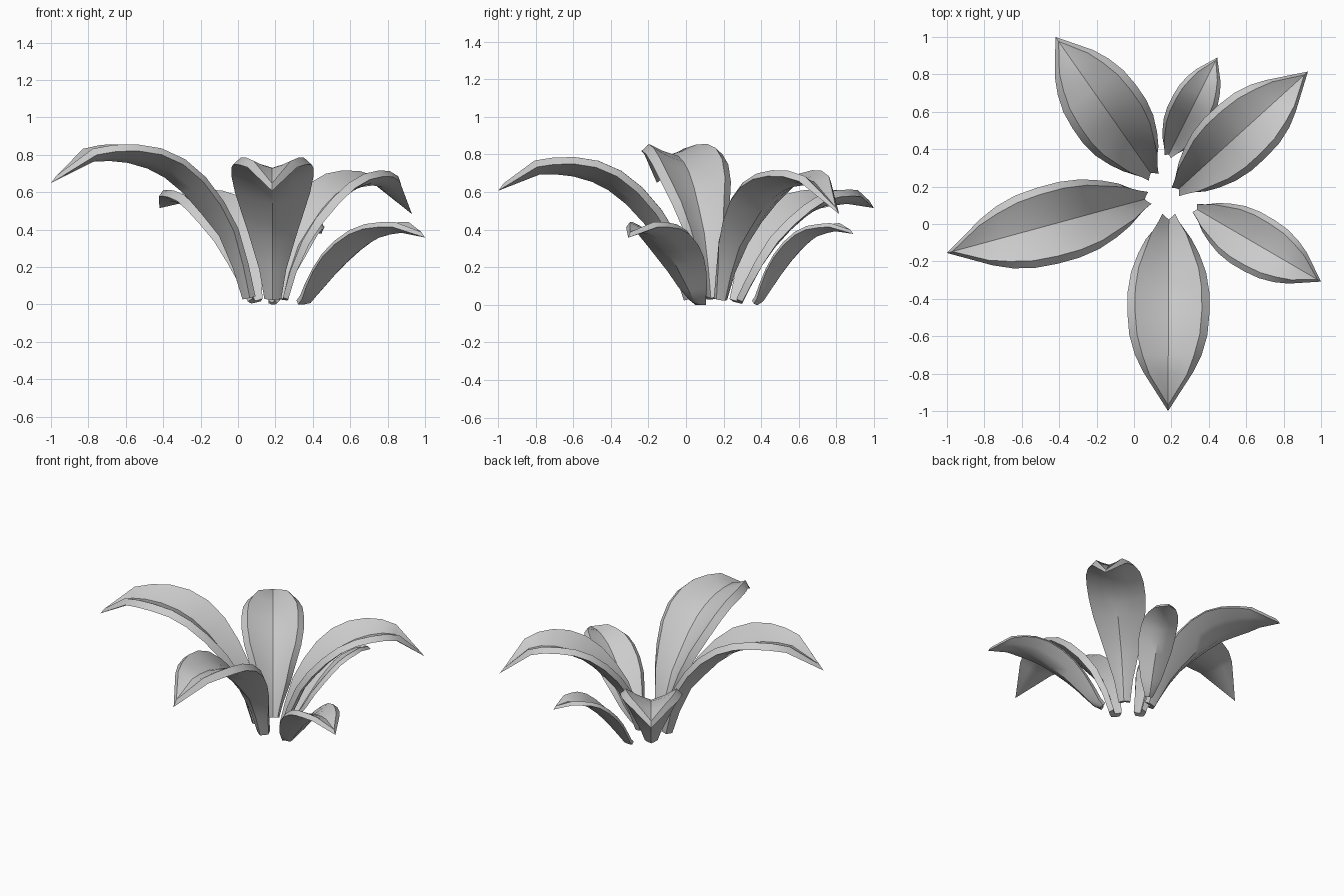
import bpy, bmesh
from mathutils import Vector

if "Cube" in bpy.data.objects:
    bpy.data.objects.remove(bpy.data.objects["Cube"])


def lerp(table, u):
    """Piecewise-linear lookup in a list of (u, value)."""
    for (a, va), (b, vb) in zip(table, table[1:]):
        if u <= b:
            return va + (vb - va) * (u - a) / (b - a)
    return table[-1][1]


# Shared leaf shape along its length (0 = base, 1 = tip)
RISE = [(0, .05), (.05, .30), (.1, .47), (.145, .58), (.24, .74), (.32, .84),
        (.435, .943), (.55, .985), (.67, 1), (.76, .99), (.85, .965), (1, .80)]
WIDTH = [(0, .2), (.04, .32), (.09, .52), (.24, .86), (.435, 1), (.64, .92), (.81, .70), (1, 0)]
DEPTH = [(0, .03), (.2, .085), (.45, .085), (.67, .06), (.85, .04), (1, 0)]
ROWS = [0, .04, .1, .18, .28, .39, .51, .63, .74, .84, 1]


def leaf(name, base, tip, peak, tip_ratio, half_width, lean):
    base, tip = Vector((*base, 0)), Vector((*tip, 0))
    fwd = (tip - base).normalized()
    side = Vector((-fwd.y, fwd.x, 0))
    up = Vector((0, 0, 1))
    s = half_width / .22
    length = (tip - base).length - .03 * s

    def spine(u):
        p = lerp(RISE, u ** lean)
        if u > .7:
            p += (tip_ratio - .80) * ((u - .7) / .3) ** 2
        return base + fwd * length * u + up * peak * p

    bm = bmesh.new()
    rings = []
    for u in ROWS:
        tangent = (spine(min(1, u + .03)) - spine(max(0, u - .03))).normalized()
        normal = tangent.cross(side)
        if normal.dot(up) < 0:
            normal = -normal
        c, depth = spine(u), lerp(DEPTH, u) * s
        outer = half_width * lerp(WIDTH, u)
        inset = min(.04 * s, .25 * outer)
        top, bottom = [], []
        for k, d in ((-1, 0), (-.5, .6), (0, 1), (.5, .6), (1, 0)):
            p = c + side * k * (outer - inset) - normal * depth * d
            top.append(bm.verts.new(p))
            if u == 1:
                q = p + fwd * .03 * s - up * .04 * s
            else:
                q = p + side * k * inset - normal * .036 * s
            bottom.append(bm.verts.new(q))
        rings.append(top + bottom[::-1])
    # Skin the closed cross-sections and cap the base
    for a, b in zip(rings, rings[1:]):
        for i in range(10):
            j = (i + 1) % 10
            bm.faces.new((a[i], a[j], b[j], b[i]))
    r = rings[0]
    for i in range(4):
        bm.faces.new((r[i], r[9 - i], r[8 - i], r[i + 1]))
    bmesh.ops.remove_doubles(bm, verts=bm.verts, dist=1e-4)
    bmesh.ops.recalc_face_normals(bm, faces=bm.faces)
    for v in bm.verts:
        v.co.z = max(v.co.z, 0)
    mesh = bpy.data.meshes.new(name)
    bm.to_mesh(mesh)
    bm.free()
    obj = bpy.data.objects.new(name, mesh)
    bpy.context.collection.objects.link(obj)
    bpy.ops.object.select_all(action='DESELECT')
    obj.select_set(True)
    bpy.context.view_layer.objects.active = obj
    bpy.ops.object.shade_smooth_by_angle(angle=.6)


# Six leaves around the centre
leaf("front_leaf", (.186, .055), (.182, -1.0), .79, .82, .226, 1.0)
leaf("left_leaf", (.085, .14), (-1.0, -.155), .86, .80, .217, 1.0)
leaf("back_left_leaf", (.105, .25), (-.42, 1.0), .615, .90, .212, 1.12)
leaf("small_back_leaf", (.18, .36), (.445, .89), .43, .93, .125, 1.4)
leaf("back_right_leaf", (.22, .17), (.93, .815), .72, .72, .195, 1.0)
leaf("right_leaf", (.325, .085), (1.0, -.308), .44, .88, .164, 1.4)
